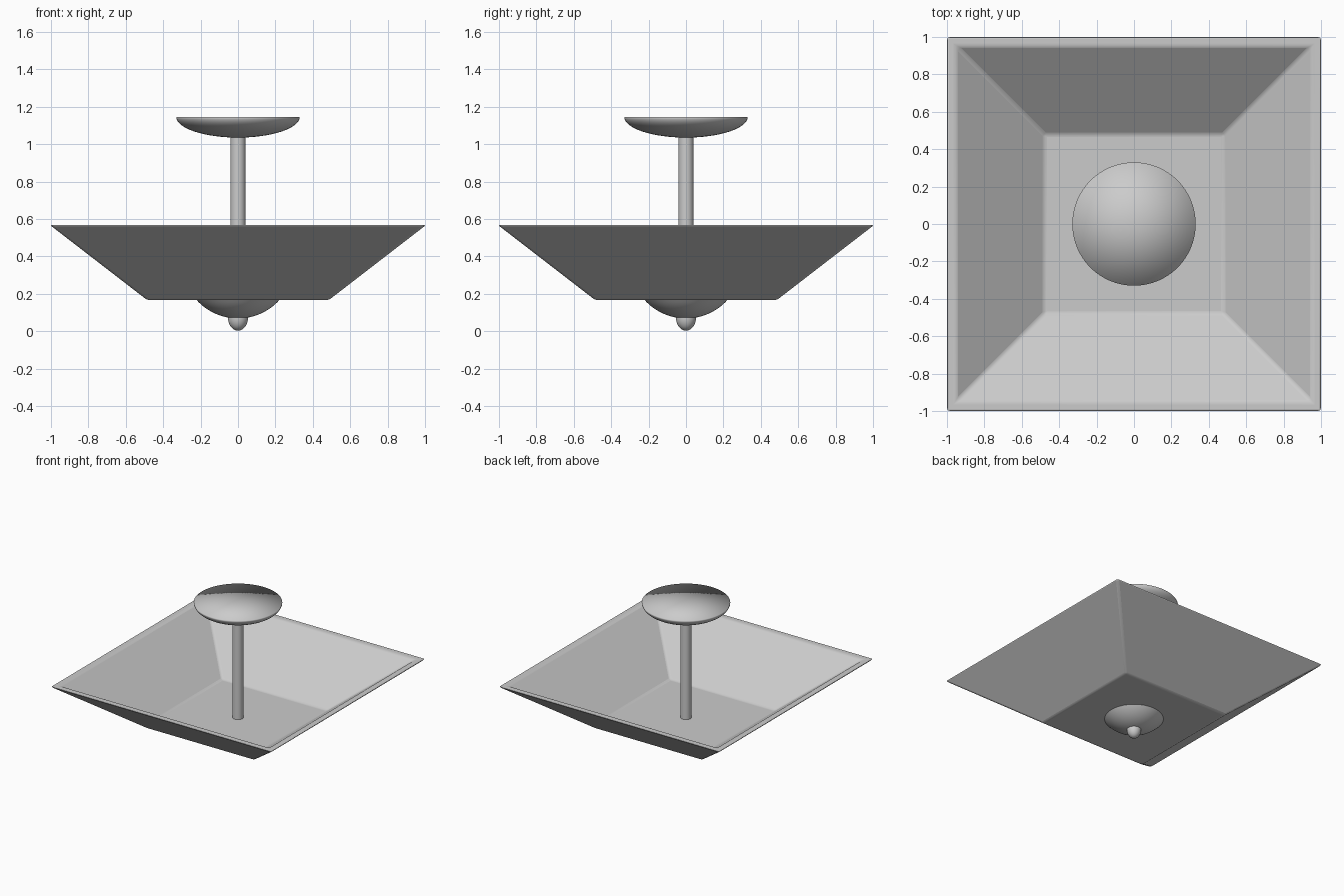
import bpy, bmesh, math

if "Cube" in bpy.data.objects:
    bpy.data.objects.remove(bpy.data.objects["Cube"])

def finish(name, bm, angle=35):
    bmesh.ops.recalc_face_normals(bm, faces=bm.faces)
    me = bpy.data.meshes.new(name)
    bm.to_mesh(me)
    bm.free()
    ob = bpy.data.objects.new(name, me)
    bpy.context.collection.objects.link(ob)
    bpy.ops.object.select_all(action='DESELECT')
    ob.select_set(True)
    bpy.context.view_layer.objects.active = ob
    if angle:
        bpy.ops.object.shade_smooth_by_angle(angle=math.radians(angle))
    else:
        bpy.ops.object.shade_smooth()
    return ob

def lathe(name, profile, angle=35, n=64):
    """Closed solid of revolution; profile runs axis to axis as (radius, z)."""
    bm = bmesh.new()
    vs = [bm.verts.new((r, 0, z)) for r, z in profile]
    es = [bm.edges.new(p) for p in zip(vs, vs[1:])]
    bmesh.ops.spin(bm, geom=vs + es, cent=(0, 0, 0), axis=(0, 0, 1),
                   angle=2 * math.pi, steps=n, use_merge=True)
    bmesh.ops.remove_doubles(bm, verts=bm.verts, dist=1e-5)
    return finish(name, bm, angle)

def half_bowl(r, bottom, top, steps=16):
    """Lower half of an ellipse, closed by a flat top."""
    q = math.pi / 2 / steps
    pts = [(r * math.sin(i * q), top - (top - bottom) * math.cos(i * q))
           for i in range(steps + 1)]
    pts[0] = (0, bottom)
    return pts + [(0, top)]

# ceiling canopy (soft-shaded flat top), rod and bottom finial
lathe("ceiling_canopy", half_bowl(0.33, 1.035, 1.146), angle=None)
lathe("rod", [(0, 0.17), (0.04, 0.17), (0.04, 1.06), (0, 1.06)])
lathe("finial_tip", half_bowl(0.054, 0.003, 0.075))

# shallow spherical cap under the shade
R, a = 0.298, math.radians(48.5)
cap = [(R * math.sin(a * i / 14), 0.068 + R * (1 - math.cos(a * i / 14))) for i in range(15)]
lathe("bottom_cap", cap + [(0, cap[-1][1])])

# square flared glass shade with wall thickness
bm = bmesh.new()
rings = []
for h, z in ((0.485, 0.166), (1.006, 0.568), (0.952, 0.568), (0.478, 0.2)):
    rings.append([bm.verts.new((sx * h, sy * h, z))
                  for sx, sy in ((-1, -1), (1, -1), (1, 1), (-1, 1))])
for lo, hi in zip(rings, rings[1:]):
    for i in range(4):
        j = (i + 1) % 4
        bm.faces.new((lo[i], lo[j], hi[j], hi[i]))
bm.faces.new(rings[0])
bm.faces.new(rings[-1])
shade = finish("square_shade", bm)
bev = shade.modifiers.new("soft_edges", 'BEVEL')
bev.width = 0.013
bev.segments = 3
bev.limit_method = 'ANGLE'
bev.angle_limit = math.radians(20)
bpy.ops.object.modifier_apply(modifier=bev.name)
bpy.ops.object.shade_smooth_by_angle(angle=math.radians(45))
